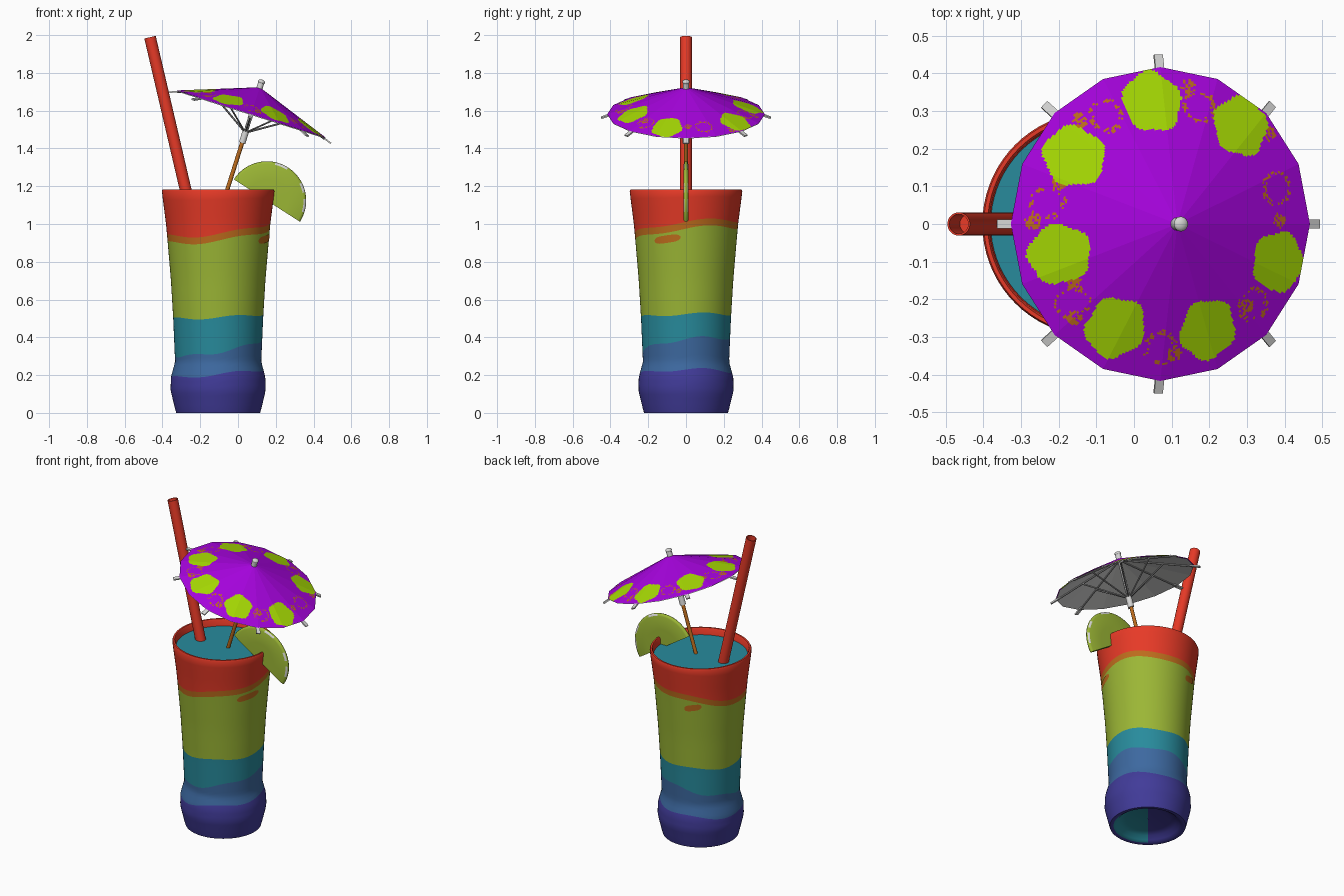
import bpy, bmesh, math, random
from mathutils import Matrix, Vector

if "Cube" in bpy.data.objects:
    bpy.data.objects.remove(bpy.data.objects["Cube"])
random.seed(3)
TAU = 2 * math.pi
COL = {"indigo": (.053, .044, .32), "blue": (.046, .14, .35), "teal": (.021, .26, .335),
       "green": (.33, .47, .036), "orange": (.51, .15, .012), "red": (.80, .042, .02),
       "purple": (.39, .001, .74), "lime": (.385, .70, .001), "light_grey": (.68, .68, .67),
       "grey": (.30, .30, .30)}
MAT = {}
for n, c in COL.items():
    MAT[n] = bpy.data.materials.new(n)
    MAT[n].diffuse_color = (*c, 1)


def finish(name, bm, mats, smooth=None, matrix=None):
    me = bpy.data.meshes.new(name)
    if matrix:
        bm.transform(matrix)
    bm.to_mesh(me)
    bm.free()
    for m in mats:
        me.materials.append(MAT[m])
    ob = bpy.data.objects.new(name, me)
    bpy.context.collection.objects.link(ob)
    if smooth:
        bpy.ops.object.select_all(action='DESELECT')
        ob.select_set(True)
        bpy.context.view_layer.objects.active = ob
        bpy.ops.object.shade_smooth_by_angle(angle=math.radians(smooth))
    return ob


def rod(bm, a, b, r, segs=8):
    a, b = Vector(a), Vector(b)
    m = Matrix.Translation((a + b) / 2) @ (b - a).to_track_quat('Z', 'Y').to_matrix().to_4x4()
    bmesh.ops.create_cone(bm, cap_ends=True, segments=segs, radius1=r, radius2=r,
                          depth=(b - a).length, matrix=m)


def skin(bm, rings, mat_of):
    """Join rings of points; mat_of(strip, segment) gives the material index."""
    vs = [[bm.verts.new(p) for p in ring] for ring in rings]
    n = len(vs[0])
    for j in range(len(vs) - 1):
        for i in range(n):
            k = (i + 1) % n
            f = bm.faces.new((vs[j][i], vs[j][k], vs[j + 1][k], vs[j + 1][i]))
            f.material_index = mat_of(j, i)
    return vs


# Glass: lathe whose rows follow the wavy colour boundaries
GX, SEG = -.105, 72
PROF = [(0, .222), (.012, .226), (.12, .252), (.19, .25), (.27, .228), (.5, .238), (.7, .250),
        (.9, .267), (1.0, .276), (1.17, .298), (1.3, .30)]


def radius(z):
    for (z0, r0), (z1, r1) in zip(PROF, PROF[1:]):
        if z <= z1:
            return r0 + (r1 - r0) * max(0, z - z0) / (z1 - z0)


def wave(base, amp, deg, amp2, k):
    return lambda t: base + amp * math.cos(t - math.radians(deg)) + amp2 * math.sin(k * t)


red_low = wave(.978, .045, 42, .008, 4)
bounds = [lambda t: 0, wave(.208, .022, 10, .008, 4), wave(.35, .05, 35, .008, 5),
          wave(.512, .013, 30, .007, 4), lambda t: red_low(t) - .036, red_low, lambda t: 1.175]
GMATS = ["indigo", "blue", "teal", "green", "orange", "red"]
ANG = [TAU * i / SEG for i in range(SEG)]


def gp(r, z, t):
    return (GX + r * math.cos(t), r * math.sin(t), z)


rings, strip = [], []
for r, z in [(.001, .045), (.13, .042), (.165, .032), (.185, .012), (.2, .002), (.214, 0)]:
    rings.append([gp(r, z, t) for t in ANG])
    strip.append(-1)
strip[4] = strip[5] = 0
rows = [9, 7, 5, 8, 2, 5]
for b in range(6):
    for k in range(rows[b]):
        ring = []
        for t in ANG:
            z = bounds[b](t) + (bounds[b + 1](t) - bounds[b](t)) * k / rows[b]
            ring.append(gp(radius(z), z, t))
        rings.append(ring)
        strip.append(b)
for r, z in [(.298, 1.175), (.294, 1.183), (.284, 1.183), (.279, 1.175), (.274, 1.12)]:
    rings.append([gp(r, z, t) for t in ANG])
    strip.append(5)
bm = bmesh.new()
skin(bm, rings, lambda j, i: strip[j] if strip[j] >= 0 else
     (2 if math.cos(ANG[i] + math.pi / 4) > 0 else 0))
finish("glass", bm, GMATS, 50)

# Small orange flecks on the glass
bm = bmesh.new()
for deg, half, zc in [(-22, 16, .92), (115, 11, .92)]:
    prev = None
    for i in range(15):
        u = -.98 + 1.96 * i / 14
        t, h = math.radians(deg + half * u), .02 * (1 - u ** 4) ** .5
        zz = zc + .01 * u
        cur = [bm.verts.new(gp(radius(z) + .003, z, t)) for z in (zz - h, zz + h)]
        if prev:
            bm.faces.new((prev[0], cur[0], cur[1], prev[1]))
        prev = cur
finish("glass_flecks", bm, ["orange"], 40)

# Drink surface
bm = bmesh.new()
bmesh.ops.create_circle(bm, cap_ends=True, segments=SEG, radius=.277,
                        matrix=Matrix.Translation((GX, 0, 1.14)))
finish("drink_surface", bm, ["teal"])

# Straw: hollow tube
bm = bmesh.new()
prof = [(.031, 0), (.031, .923), (.026, .923), (.026, .8), (.001, .8)]
skin(bm, [[(r * math.cos(TAU * i / 20), r * math.sin(TAU * i / 20), z) for i in range(20)]
          for r, z in prof], lambda j, i: 0)
low, top = Vector((-.256, 0, 1.09)), Vector((-.466, 0, 1.99))
finish("straw", bm, ["red"], 40,
       Matrix.Translation(low) @ (top - low).to_track_quat('Z', 'Y').to_matrix().to_4x4())

# Lime wedge: half disc with rounded rind and pale pith streaks, hung on the rim
bm = bmesh.new()
N = 36
sect = [(.001, .014), (.11, .014), (.194, .012), (.206, .007), (.208, 0)]
sect += [(r, -y) for r, y in sect[-2::-1]]
rows_v = [[bm.verts.new((r * math.cos(math.pi * i / N), y, r * math.sin(math.pi * i / N)))
           for r, y in sect] for i in range(N + 1)]
for i in range(N):
    for j in range(len(sect) - 1):
        f = bm.faces.new((rows_v[i][j], rows_v[i][j + 1], rows_v[i + 1][j + 1], rows_v[i + 1][j]))
        f.material_index = int(j in (2, 5) and i in (3, 4, 5, 6, 9, 10, 11, 18, 19, 20, 21))
bm.faces.new(rows_v[0])
bm.faces.new(rows_v[N])
bmesh.ops.recalc_face_normals(bm, faces=bm.faces)
finish("lime_wedge", bm, ["green", "light_grey"], 60,
       Matrix.Translation((.153, 0, 1.124)) @ Matrix.Rotation(math.radians(32.7), 4, 'Y'))

# Umbrella, built upright around its rim centre and then tilted
TILT = math.radians(17.6)
M = Matrix.Translation((.07, 0, 1.581)) @ Matrix.Rotation(TILT, 4, 'Y')
R, H = .417, .15


def flat(pts):
    return [((x - .08) / math.cos(TILT), y) for x, y in pts]


DOTS = flat([(.05, .325), (.285, .26), (.385, -.10), (.195, -.28), (-.05, -.275),
             (-.2, -.08), (-.16, .18)])
CLUMPS = flat([(-.14, .275), (-.2, .11), (-.16, -.15), (-.155, -.25), (.11, -.345), (.3, -.215),
               (.15, .365), (.385, .01), (-.265, .005), (.365, .24)])


def cone_point(s, a, drop=0):
    w = TAU / 16
    f = math.cos(w / 2) / math.cos(a % w - w / 2) if abs(a % w) > 1e-6 else 1
    return (R * s * f * math.cos(a), R * s * f * math.sin(a), H * (1 - s) - drop)


def canopy_colour(p):
    for i, (x, y) in enumerate(DOTS):
        dx, dy = p.x - x, p.y - y
        if math.hypot(dx, dy) < .079 + .005 * math.sin(5 * math.atan2(dy, dx) + i):
            return 1
    if any(math.hypot(p.x - x, p.y - y) < .02 for x, y in CLUMPS) and random.random() < .7:
        return 2
    for (x, y), (x2, y2) in zip(DOTS, DOTS[1:] + DOTS[:1]):   # curls between the dots
        cx, cy = (x + x2) / 2, (y + y2) / 2
        k = 1.06 * (.31 / math.hypot(cx, cy))
        d = math.hypot(p.x - cx * k, p.y - cy * k)
        if abs(d - .04) < .007 and random.random() < .35:
            return 2
    return 0


bm = bmesh.new()
NA, NR = 320, 80
skin(bm, [[cone_point(max(.002, 1 - j / NR), TAU * i / NA) for i in range(NA)]
          for j in range(NR + 1)], lambda j, i: 0)
for f in bm.faces:
    f.material_index = canopy_colour(f.calc_center_median())
finish("umbrella_canopy", bm, ["purple", "lime", "orange"], None, M)

bm = bmesh.new()
skin(bm, [[cone_point(s, TAU * i / 16, .005) for i in range(16)] for s in (.002, .995)],
     lambda j, i: 0)
finish("umbrella_lining", bm, ["light_grey"], None, M)

# Ribs, struts and upper shaft in grey; flat rib tips in light grey
bm, tips = bmesh.new(), bmesh.new()
slope = math.atan2(H, R)
for i in range(8):
    q = Matrix.Rotation(TAU * i / 8, 3, 'Z')
    rod(bm, q @ Vector((.01, 0, H - .016)), q @ Vector((.41, 0, -.008)), .005, 6)
    rod(bm, q @ Vector((.012, 0, -.095)), q @ Vector((.24, 0, .05)), .005, 6)
    bmesh.ops.create_cube(tips, size=1, matrix=q.to_4x4() @ Matrix.Translation((.42, 0, -.009))
                          @ Matrix.Rotation(slope, 4, 'Y') @ Matrix.Diagonal((.062, .024, .008, 1)))
rod(bm, (0, 0, -.1), (0, 0, H), .011, 12)
finish("umbrella_frame", bm, ["grey"], 40, M)
finish("umbrella_rib_tips", tips, ["light_grey"], None, M)

# Sliding collar and domed cap
bm = bmesh.new()
rod(bm, (0, 0, -.16), (0, 0, -.088), .018, 14)
rod(bm, (0, 0, H - .015), (0, 0, .182), .017, 14)
bmesh.ops.create_uvsphere(bm, u_segments=14, v_segments=8, radius=.02,
                          matrix=Matrix.Translation((0, 0, .18)) @ Matrix.Diagonal((1, 1, .6, 1)))
finish("umbrella_collar_and_cap", bm, ["light_grey"], 40, M)

# Wooden stick
bm = bmesh.new()
rod(bm, (0, 0, -.48), (0, 0, -.14), .011, 12)
finish("umbrella_stick", bm, ["orange"], 40, M)

for m in bpy.data.materials:
    if m.users and not m.is_grease_pencil:
        m.use_nodes = True
        m.node_tree.nodes["Principled BSDF"].inputs["Base Color"].default_value = m.diffuse_color
